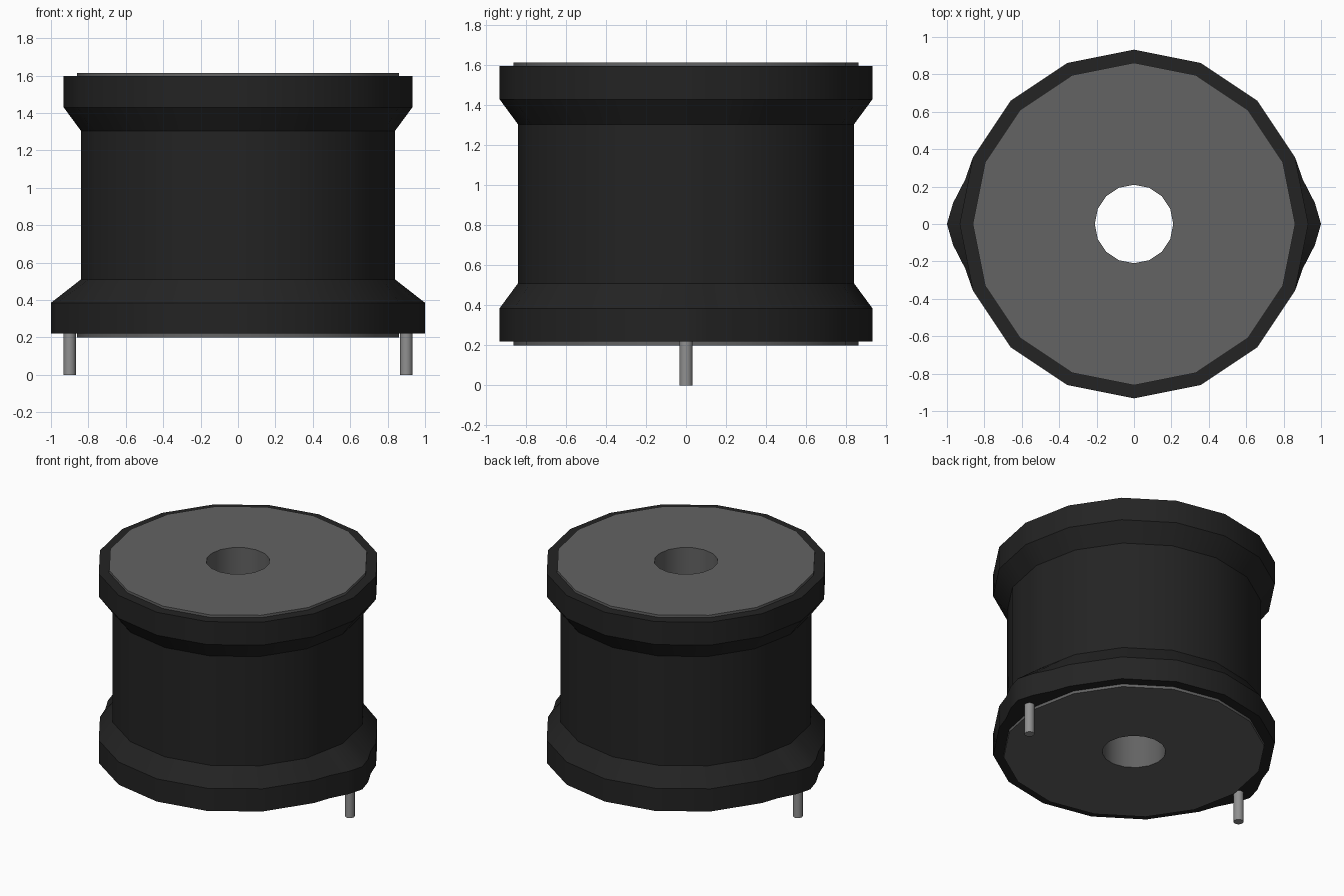
import bpy
import bmesh
import math

if "Cube" in bpy.data.objects:
    bpy.data.objects.remove(bpy.data.objects["Cube"], do_unlink=True)

SIDES = 16


def material(name, value):
    mat = bpy.data.materials.new(name)
    mat.use_nodes = True
    colour = (value, value, value, 1.0)
    mat.diffuse_color = colour
    bsdf = mat.node_tree.nodes["Principled BSDF"]
    bsdf.inputs["Base Color"].default_value = colour
    bsdf.inputs["Roughness"].default_value = 0.6
    return mat


black = material("sleeve black", 0.017)
grey = material("ferrite grey", 0.125)
metal = material("pin metal", 0.28)


def circle(radius, z, sides=SIDES):
    step = 2 * math.pi / sides
    return [(radius * math.cos(i * step), radius * math.sin(i * step), z) for i in range(sides)]


def loft(name, rings, mat, closed=False):
    """Join rings of equal length; closed wraps last to first, otherwise ends are capped."""
    bm = bmesh.new()
    loops = [[bm.verts.new(p) for p in ring] for ring in rings]
    n = len(loops[0])
    pairs = list(zip(loops, loops[1:])) + ([(loops[-1], loops[0])] if closed else [])
    for a, b in pairs:
        for i in range(n):
            j = (i + 1) % n
            bm.faces.new((a[i], a[j], b[j], b[i]))
    if not closed:
        bm.faces.new(loops[0])
        bm.faces.new(loops[-1])
    bmesh.ops.recalc_face_normals(bm, faces=bm.faces[:])
    mesh = bpy.data.meshes.new(name)
    bm.to_mesh(mesh)
    bm.free()
    mesh.materials.append(mat)
    obj = bpy.data.objects.new(name, mesh)
    bpy.context.collection.objects.link(obj)
    bpy.ops.object.select_all(action="DESELECT")
    obj.select_set(True)
    bpy.context.view_layer.objects.active = obj
    bpy.ops.object.shade_smooth_by_angle(angle=math.radians(35))
    return obj


# Ferrite spool with a hole through it
spool = [(0.21, 0.20), (0.862, 0.20), (0.862, 0.36), (0.6, 0.40),
         (0.6, 1.40), (0.862, 1.46), (0.862, 1.615), (0.21, 1.615)]
loft("ferrite_core", [circle(r, z) for r, z in spool], grey, closed=True)

# Bottom flange outline: polygon with a bulge over each pin
R = 0.932
quarter = [(1.0, 0.0), (0.967, 0.113), (0.903, 0.237)]
quarter += [(R * math.cos(k * math.pi / 8), R * math.sin(k * math.pi / 8)) for k in (1, 2, 3)]
half = quarter + [(0.0, R)] + [(-x, y) for x, y in reversed(quarter)]
outline = half + [(x, -y) for x, y in reversed(half[1:-1])]


def polygon_ring(radius, z):
    """Ring on the regular polygon, with points at the outline's angles."""
    ring = []
    sector = 2 * math.pi / SIDES
    for x, y in outline:
        a = math.atan2(y, x)
        mid = (math.floor(a / sector + 1e-6) + 0.5) * sector
        r = radius * math.cos(sector / 2) / math.cos(a - mid)
        ring.append((r * math.cos(a), r * math.sin(a), z))
    return ring


# Black sleeve: bulged base, waist and top rim
loft("sleeve", [
    polygon_ring(0.80, 0.22),
    [(x, y, 0.22) for x, y in outline],
    [(x, y, 0.385) for x, y in outline],
    polygon_ring(0.84, 0.51),
    polygon_ring(0.84, 1.305),
    polygon_ring(R, 1.43),
    polygon_ring(R, 1.597),
    polygon_ring(0.80, 1.597),
], black, closed=True)

# Two connecting pins
for side, sx in (("left", 1), ("right", -1)):
    pin = loft(side + "_pin", [circle(0.033, 0.0), circle(0.033, 0.30)], metal)
    pin.location.x = sx * 0.90
